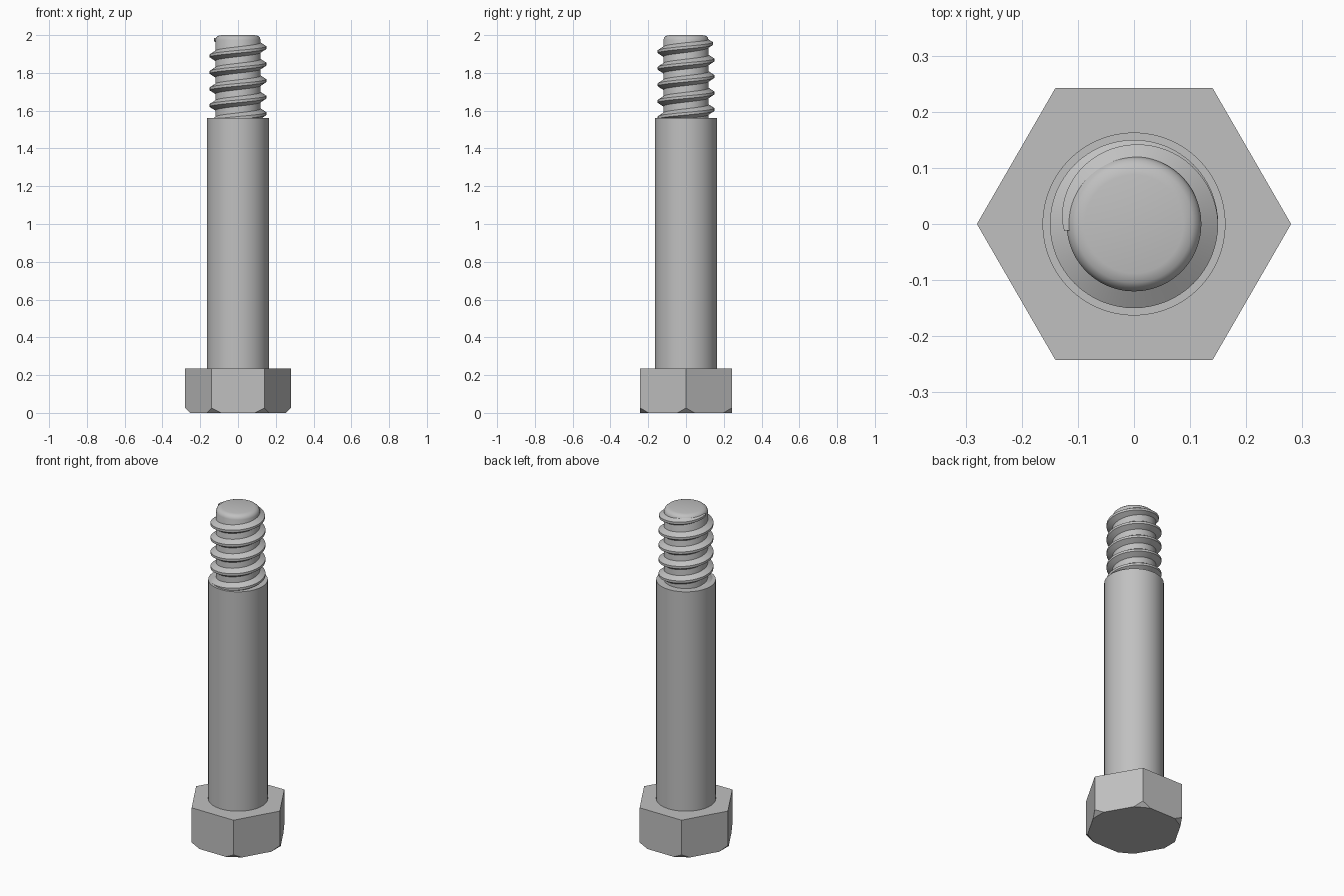
import bpy, bmesh, math
from mathutils import Vector

cube = bpy.data.objects.get("Cube")
if cube:
    bpy.data.objects.remove(cube)

steel = bpy.data.materials.new("grey steel")
steel.use_nodes = True
grey = (0.53, 0.53, 0.53, 1)
steel.diffuse_color = grey
steel.node_tree.nodes["Principled BSDF"].inputs["Base Color"].default_value = grey


def finish(bm, name, smooth=True):
    bmesh.ops.recalc_face_normals(bm, faces=bm.faces)
    mesh = bpy.data.meshes.new(name)
    bm.to_mesh(mesh)
    bm.free()
    mesh.materials.append(steel)
    obj = bpy.data.objects.new(name, mesh)
    bpy.context.collection.objects.link(obj)
    if smooth:
        bpy.ops.object.select_all(action="DESELECT")
        obj.select_set(True)
        bpy.context.view_layer.objects.active = obj
        bpy.ops.object.shade_smooth_by_angle(angle=math.radians(35))
    return obj


def lathe(name, profile, sides=96):
    """Closed solid of revolution from (radius, z) rings."""
    bm = bmesh.new()
    rings = [[bm.verts.new((r * math.cos(a), r * math.sin(a), z))
              for a in (math.tau * i / sides for i in range(sides))]
             for r, z in profile]
    for low, high in zip(rings, rings[1:]):
        for i in range(sides):
            j = (i + 1) % sides
            bm.faces.new((low[i], low[j], high[j], high[i]))
    bm.faces.new(rings[0])
    bm.faces.new(rings[-1])
    return finish(bm, name)


# Hexagonal head, with the six outer corners of its underside cut off flat
HEAD_R, HEAD_H, CUT = 0.28, 0.235, 0.026
bm = bmesh.new()
bmesh.ops.create_cone(bm, cap_ends=True, segments=6, radius1=HEAD_R,
                      radius2=HEAD_R, depth=HEAD_H)
# Turn the hexagon so that a corner points along x
corner = bm.verts[:][0].co
turn = -math.atan2(corner.y, corner.x)
for v in bm.verts:
    a = math.atan2(v.co.y, v.co.x) + turn
    v.co = Vector((HEAD_R * math.cos(a), HEAD_R * math.sin(a), v.co.z + HEAD_H / 2))
for k in range(6):
    out = Vector((math.cos(k * math.pi / 3), math.sin(k * math.pi / 3), 0))
    cut = bmesh.ops.bisect_plane(
        bm, geom=bm.verts[:] + bm.edges[:] + bm.faces[:],
        plane_co=out * (HEAD_R - CUT), plane_no=out - Vector((0, 0, 1)),
        clear_outer=True)
    rim = [e for e in cut["geom_cut"] if isinstance(e, bmesh.types.BMEdge)]
    bmesh.ops.holes_fill(bm, edges=rim)
finish(bm, "hex_head", smooth=False)

# Plain shank and the narrower core that carries the thread
SHANK_TOP, CORE_R = 1.56, 0.12
lathe("shank", [(0.163, HEAD_H - 0.01), (0.163, SHANK_TOP)])
lathe("thread_core", [(CORE_R, SHANK_TOP - 0.02), (CORE_R, 1.975),
                      (0.115, 1.987), (0.105, 1.996), (0.088, 2.0)])

# Right-handed thread ridge that fades into the core at its upper end
PITCH, CREST_R, STEPS = 0.0875, 0.15, 64
CREST_Z = 1.934           # crest height where the fade begins, on the +x side
TURNS_BELOW, FADE = 4.75, 0.53
bm = bmesh.new()
previous = None
for i in range(int((TURNS_BELOW + FADE) * STEPS) + 1):
    turn = i / STEPS - TURNS_BELOW
    fade = 1 - max(0, turn) / FADE
    fade = max(0.03, min(1, math.sqrt(max(0, fade))))
    z = CREST_Z + PITCH * turn
    crest = CORE_R + (CREST_R - CORE_R) * fade
    half_root, half_crest = 0.009 + 0.021 * fade, 0.007
    section = [(CORE_R - 0.006, -half_root), (crest, -half_crest),
               (crest, half_crest), (CORE_R - 0.006, half_root)]
    a = math.tau * turn
    ring = [bm.verts.new((r * math.cos(a), r * math.sin(a), min(z + dz, 1.985)))
            for r, dz in section]
    if previous:
        for k in range(4):
            n = (k + 1) % 4
            bm.faces.new((previous[k], previous[n], ring[n], ring[k]))
    else:
        bm.faces.new(ring)
    previous = ring
bm.faces.new(previous)
finish(bm, "thread")
